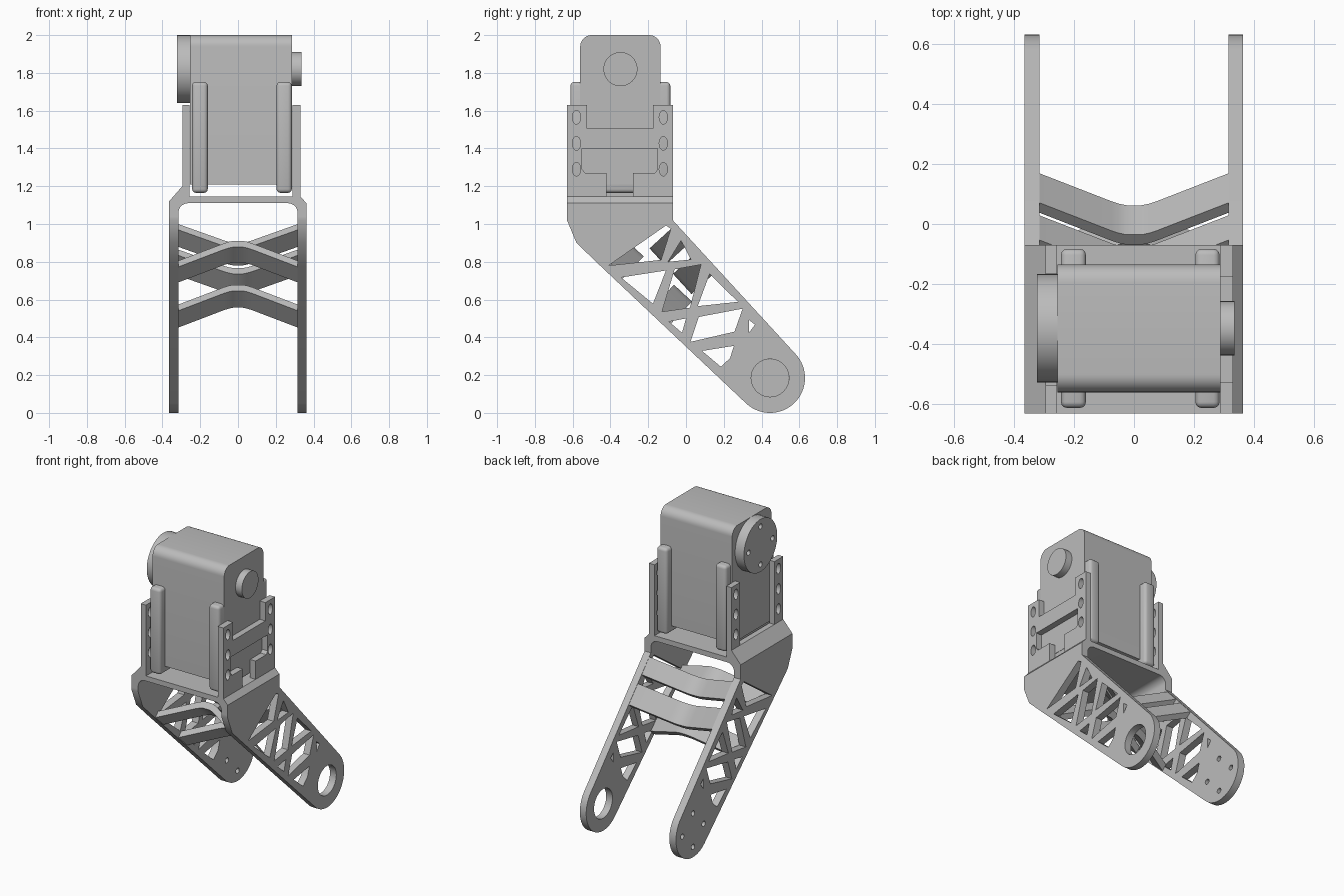
import bpy, bmesh, math
from mathutils import Matrix, Vector

if "Cube" in bpy.data.objects:
    bpy.data.objects.remove(bpy.data.objects["Cube"])

grey = bpy.data.materials.new("mid grey")
grey.diffuse_color = (0.5, 0.5, 0.5, 1)
grey.use_nodes = True
grey.node_tree.nodes["Principled BSDF"].inputs["Base Color"].default_value = grey.diffuse_color


def finish(name, bm):
    """Turn a bmesh into a named grey object, smooth with sharp edges."""
    bmesh.ops.remove_doubles(bm, verts=bm.verts, dist=1e-5)
    bmesh.ops.recalc_face_normals(bm, faces=bm.faces)
    me = bpy.data.meshes.new(name)
    bm.to_mesh(me)
    bm.free()
    me.materials.append(grey)
    me.shade_smooth()
    me.set_sharp_from_angle(angle=math.radians(30))
    ob = bpy.data.objects.new(name, me)
    bpy.context.collection.objects.link(ob)
    return ob


def plate(name, loops, lo, hi, axis="X"):
    """Extrude a flat outline (first loop) with holes (other loops) along X or Y."""
    cu = bpy.data.curves.new(name, "CURVE")
    cu.dimensions, cu.fill_mode, cu.extrude = "2D", "BOTH", (hi - lo) / 2
    for pts in loops:
        sp = cu.splines.new("POLY")
        sp.points.add(len(pts) - 1)
        for p, (u, v) in zip(sp.points, pts):
            p.co = (u, v, 0, 1)
        sp.use_cyclic_u = True
    tmp = bpy.data.objects.new("outline", cu)
    bpy.context.collection.objects.link(tmp)
    bpy.context.view_layer.update()
    me = bpy.data.meshes.new_from_object(tmp.evaluated_get(bpy.context.evaluated_depsgraph_get()))
    bpy.data.objects.remove(tmp)
    bm = bmesh.new()
    bm.from_mesh(me)
    bpy.data.meshes.remove(me)
    mid = (lo + hi) / 2
    if axis == "X":     # (u, v) -> (y, z)
        m = Matrix(((0, 0, 1, mid), (1, 0, 0, 0), (0, 1, 0, 0), (0, 0, 0, 1)))
    else:               # (u, v) -> (x, z)
        m = Matrix(((1, 0, 0, 0), (0, 0, -1, mid), (0, 1, 0, 0), (0, 0, 0, 1)))
    bmesh.ops.transform(bm, matrix=m, verts=bm.verts)
    return finish(name, bm)


def arc(cu, cv, r, a0, a1, n=8, rv=None):
    return [(cu + r * math.cos(math.radians(a0 + (a1 - a0) * i / n)),
             cv + (rv or r) * math.sin(math.radians(a0 + (a1 - a0) * i / n))) for i in range(n + 1)]


def circle(cu, cv, r, n=40, rv=None):
    return arc(cu, cv, r, 0, 360, n, rv)[:-1]


def four_holes(cu, cv, dist, r):
    return [circle(cu + dist * dy, cv + dist * dz, r, 16)
            for dy, dz in ((1, 0), (0, 1), (-1, 0), (0, -1))]


def box(name, x0, x1, y0, y1, z0, z1, bevel=0.0):
    bm = bmesh.new()
    bmesh.ops.create_cube(bm, size=1)
    for v in bm.verts:
        v.co = ((x0 + x1) / 2 + v.co.x * (x1 - x0), (y0 + y1) / 2 + v.co.y * (y1 - y0),
                (z0 + z1) / 2 + v.co.z * (z1 - z0))
    if bevel:
        bmesh.ops.bevel(bm, geom=bm.edges[:], offset=bevel, segments=3, profile=0.5, affect="EDGES")
    return finish(name, bm)


# Motor body, mounting ribs, horn and rear boss
AY, AZ = -0.347, 1.82
body = [(-0.56, 1.21), (-0.135, 1.21)] + arc(-0.195, 1.94, 0.06, 0, 90) + arc(-0.5, 1.94, 0.06, 90, 180)
plate("motor_body", [body], -0.255, 0.287)
for side, x0, x1 in (("left", -0.243, -0.16), ("right", 0.204, 0.285)):
    box("motor_rib_" + side, x0, x1, -0.612, -0.083, 1.165, 1.752, 0.02)
plate("motor_horn", [circle(AY, AZ, 0.18, 48)], -0.295, -0.25)
plate("motor_horn_face", [circle(AY, AZ, 0.18, 48)] + four_holes(AY, AZ, 0.13, 0.018), -0.322, -0.295)
plate("motor_rear_boss", [circle(AY, AZ, 0.09)], 0.28, 0.335)

# Cradle: side plates with screw slots
slots = [circle(y, z, 0.022, 20, 0.036) for y in (-0.58, -0.12) for z in (1.29, 1.427, 1.565)]
right_plate = [(-0.63, 1.14), (-0.63, 1.63), (-0.525, 1.63), (-0.525, 1.505), (-0.175, 1.505),
               (-0.175, 1.63), (-0.07, 1.63), (-0.07, 1.14), (-0.28, 1.14), (-0.28, 1.27),
               (-0.165, 1.27), (-0.15, 1.29), (-0.15, 1.4), (-0.55, 1.4), (-0.55, 1.29),
               (-0.535, 1.27), (-0.42, 1.27), (-0.42, 1.14)]
plate("cradle_plate_right", [right_plate] + slots, 0.288, 0.33)
left_plate = [(-0.63, 1.14), (-0.63, 1.63), (-0.535, 1.63), (-0.535, 1.2), (-0.165, 1.2),
              (-0.165, 1.63), (-0.07, 1.63), (-0.07, 1.14)]
plate("cradle_plate_left", [left_plate] + slots, -0.295, -0.256)

# Arch that joins the cradle to both legs
arch = [(-0.365, 1.04), (-0.365, 1.12), (-0.295, 1.2), (-0.257, 1.2), (-0.257, 1.145), (0.33, 1.145),
        (0.363, 1.11), (0.363, 1.04), (0.315, 1.04)]
arch += arc(0.265, 1.06, 0.05, 0, 90) + arc(-0.265, 1.06, 0.05, 90, 180) + [(-0.315, 1.04)]
plate("cradle_arch", [arch], -0.63, -0.07, "Y")

# Lattice legs: shared outline and truss windows, different ends
CY, CZ, R = 0.445, 0.185, 0.185
outline = [(-0.63, 1.04), (-0.07, 1.04), (-0.07, 1.02)] + arc(CY, CZ, R, 42.5, -133.5, 32)
outline += [(-0.455, 0.78), (-0.58, 0.9), (-0.63, 1.02)]
windows = [
    [(-0.41, 0.78), (-0.106, 0.992), (-0.08, 0.975), (-0.132, 0.81)],
    [(-0.095, 0.8), (-0.026, 0.912), (0.026, 0.812)],
    [(-0.344, 0.717), (-0.106, 0.754), (-0.175, 0.578)],
    [(-0.06, 0.76), (0.079, 0.785), (0.021, 0.557), (-0.127, 0.536)],
    [(0.125, 0.735), (0.275, 0.588), (0.062, 0.565)],
    [(-0.09, 0.483), (0.0, 0.5), (-0.021, 0.424)],
    [(0.068, 0.508), (0.3, 0.552), (0.257, 0.43), (0.024, 0.376)],
    [(0.333, 0.493), (0.365, 0.467), (0.333, 0.424)],
    [(0.085, 0.328), (0.254, 0.355), (0.233, 0.29), (0.185, 0.244)],
]
plate("leg_right", [outline] + windows + [circle(CY, CZ, 0.1)], 0.315, 0.363)
plate("leg_left", [outline] + windows + four_holes(CY, CZ, 0.115, 0.018), -0.365, -0.315)


# Cross struts: flat straps along the leg edges that bow inward at the middle
def strut(name, p0, p1, normal, thick=0.045):
    n = Vector(normal).normalized()
    a, b = Vector(p0), Vector(p1)
    section = [a, b, b + n * thick, a + n * thick]
    half = [(0.318, 0.0), (0.075, 0.128), (0.05, 0.139), (0.025, 0.146)]
    path = [(-x, d) for x, d in half] + [(x, d) for x, d in reversed(half)]
    bm = bmesh.new()
    rings = [[bm.verts.new((x, *(c + n * d))) for c in section] for x, d in path]
    for r0, r1 in zip(rings, rings[1:]):
        for i in range(4):
            j = (i + 1) % 4
            bm.faces.new((r0[i], r0[j], r1[j], r1[i]))
    bm.faces.new(rings[0])
    bm.faces.new(rings[-1])
    finish(name, bm)


strut("strut_upper_rear", (-0.052, 1.0), (0.03, 0.91), (-0.737, -0.675))
strut("strut_lower_rear", (0.072, 0.865), (0.17, 0.758), (-0.737, -0.675))
strut("strut_upper_front", (-0.445, 0.772), (-0.355, 0.69), (0.69, 0.725))
strut("strut_lower_front", (-0.195, 0.54), (-0.1, 0.451), (0.69, 0.725))
